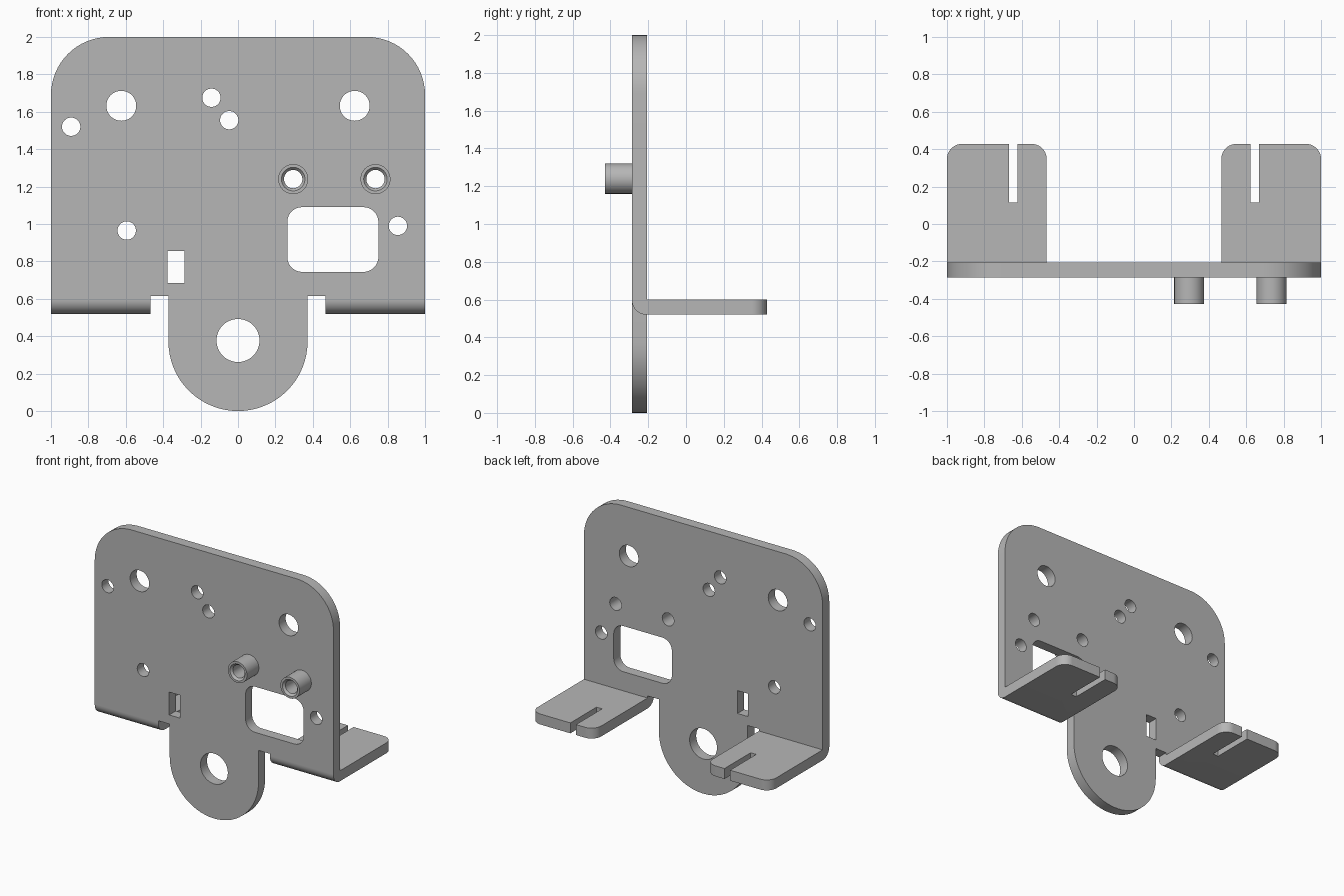
import bpy, bmesh, math
from mathutils import Vector

cube = bpy.data.objects.get("Cube")
if cube:
    bpy.data.objects.remove(cube, do_unlink=True)

steel = bpy.data.materials.new("grey steel")
steel.use_nodes = True
GREY = (0.47, 0.47, 0.47, 1)
steel.diffuse_color = GREY
steel.node_tree.nodes["Principled BSDF"].inputs["Base Color"].default_value = GREY

FRONT, BACK = -0.286, -0.207      # faces of the upright plate
THICK = BACK - FRONT


def fillet(corners, steps=12):
    """Outline from (x, y) or (x, y, radius) corners, all right angles."""
    pts = []
    for i, c in enumerate(corners):
        p = Vector(c[:2])
        r = c[2] if len(c) > 2 else 0
        if not r:
            pts.append(p)
            continue
        a = (Vector(corners[i - 1][:2]) - p).normalized()
        b = (Vector(corners[(i + 1) % len(corners)][:2]) - p).normalized()
        centre = p + (a + b) * r
        for k in range(steps + 1):
            t = math.pi / 2 * k / steps
            pts.append(centre - b * r * math.cos(t) - a * r * math.sin(t))
    return [p for i, p in enumerate(pts) if (p - pts[i - 1]).length > 1e-4]


def rounded_rect(cx, cy, w, h, r=0):
    return fillet([(cx + sx * w / 2, cy + sy * h / 2, r)
                   for sx, sy in ((-1, -1), (1, -1), (1, 1), (-1, 1))])


def circle(cx, cy, r):
    return rounded_rect(cx, cy, 2 * r, 2 * r, r)


def finish(name, bm):
    bmesh.ops.remove_doubles(bm, verts=bm.verts, dist=1e-4)
    bmesh.ops.recalc_face_normals(bm, faces=bm.faces)
    mesh = bpy.data.meshes.new(name)
    bm.to_mesh(mesh)
    bm.free()
    mesh.materials.append(steel)
    obj = bpy.data.objects.new(name, mesh)
    bpy.context.collection.objects.link(obj)
    bpy.ops.object.select_all(action="DESELECT")
    obj.select_set(True)
    bpy.context.view_layer.objects.active = obj
    bpy.ops.object.shade_smooth_by_angle(angle=math.radians(30))
    return obj


def sheet(outlines):
    """Flat sheet with holes, centred on its own z = 0, as a bmesh."""
    curve = bpy.data.curves.new("outline", "CURVE")
    curve.dimensions = "2D"
    curve.fill_mode = "BOTH"
    curve.extrude = THICK / 2
    for pts in outlines:
        s = curve.splines.new("POLY")
        s.points.add(len(pts) - 1)
        for sp, p in zip(s.points, pts):
            sp.co = (p.x, p.y, 0, 1)
        s.use_cyclic_u = True
    tmp = bpy.data.objects.new("outline", curve)
    mesh = bpy.data.meshes.new_from_object(tmp)
    bm = bmesh.new()
    bm.from_mesh(mesh)
    bpy.data.objects.remove(tmp)
    bpy.data.curves.remove(curve)
    bpy.data.meshes.remove(mesh)
    bmesh.ops.remove_doubles(bm, verts=bm.verts, dist=1e-4)
    return bm


# Upright plate with its rounded tongue, holes and windows
half = [(0.372, 0, 0.372), (0.372, 0.615), (0.467, 0.615),
        (0.467, 0.598), (1, 0.598), (1, 2, 0.31)]
outline = fillet(half + [(-c[0], *c[1:]) for c in reversed(half)], 16)
standoffs = [(0.295, 1.24), (0.735, 1.24)]
small = [(-0.892, 1.52), (-0.142, 1.675), (-0.047, 1.555),
         (-0.595, 0.965), (0.855, 0.99)] + standoffs
holes = [circle(x, z, 0.049) for x, z in small]
holes += [circle(s * 0.624, 1.632, 0.08) for s in (-1, 1)]
holes += [circle(0, 0.377, 0.115),
          rounded_rect(0.507, 0.917, 0.487, 0.346, 0.08),
          rounded_rect(-0.331, 0.77, 0.09, 0.173)]
plate = finish("upright_plate", sheet([outline] + holes))
plate.rotation_euler.x = math.pi / 2
plate.location.y = (FRONT + BACK) / 2

# Slotted tabs folded backwards, with a rounded outer bend
for side, sx in (("left", 1), ("right", -1)):
    plan = [(0.467, FRONT), (1, FRONT), (1, 0.428, 0.08), (0.669, 0.428),
            (0.669, 0.115), (0.622, 0.115), (0.622, 0.428), (0.467, 0.428, 0.08)]
    bm = sheet([fillet([(sx * c[0], *c[1:]) for c in plan])])
    bmesh.ops.dissolve_limit(bm, angle_limit=0.02, verts=bm.verts, edges=bm.edges)
    bend = [e for e in bm.edges
            if all(v.co.y < FRONT + 0.001 and v.co.z < 0 for v in e.verts)]
    bmesh.ops.bevel(bm, geom=bend, offset=THICK * 0.96, segments=10,
                    profile=0.5, affect="EDGES")
    tab = finish(side + "_tab", bm)
    tab.location.z = 0.52 + THICK / 2

# Hollow standoffs on the front, with a countersunk bore
ring = [(0.049, FRONT), (0.08, FRONT), (0.08, -0.428),
        (0.063, -0.428), (0.049, -0.412)]
for name, (x, z) in zip(("inner_standoff", "outer_standoff"), standoffs):
    bm = bmesh.new()
    verts = [bm.verts.new((r, y, 0)) for r, y in ring]
    edges = [bm.edges.new((v, verts[i - 1])) for i, v in enumerate(verts)]
    bmesh.ops.spin(bm, geom=verts + edges, cent=(0, 0, 0), axis=(0, 1, 0),
                   angle=math.tau, steps=48)
    finish(name, bm).location = (x, 0, z)
